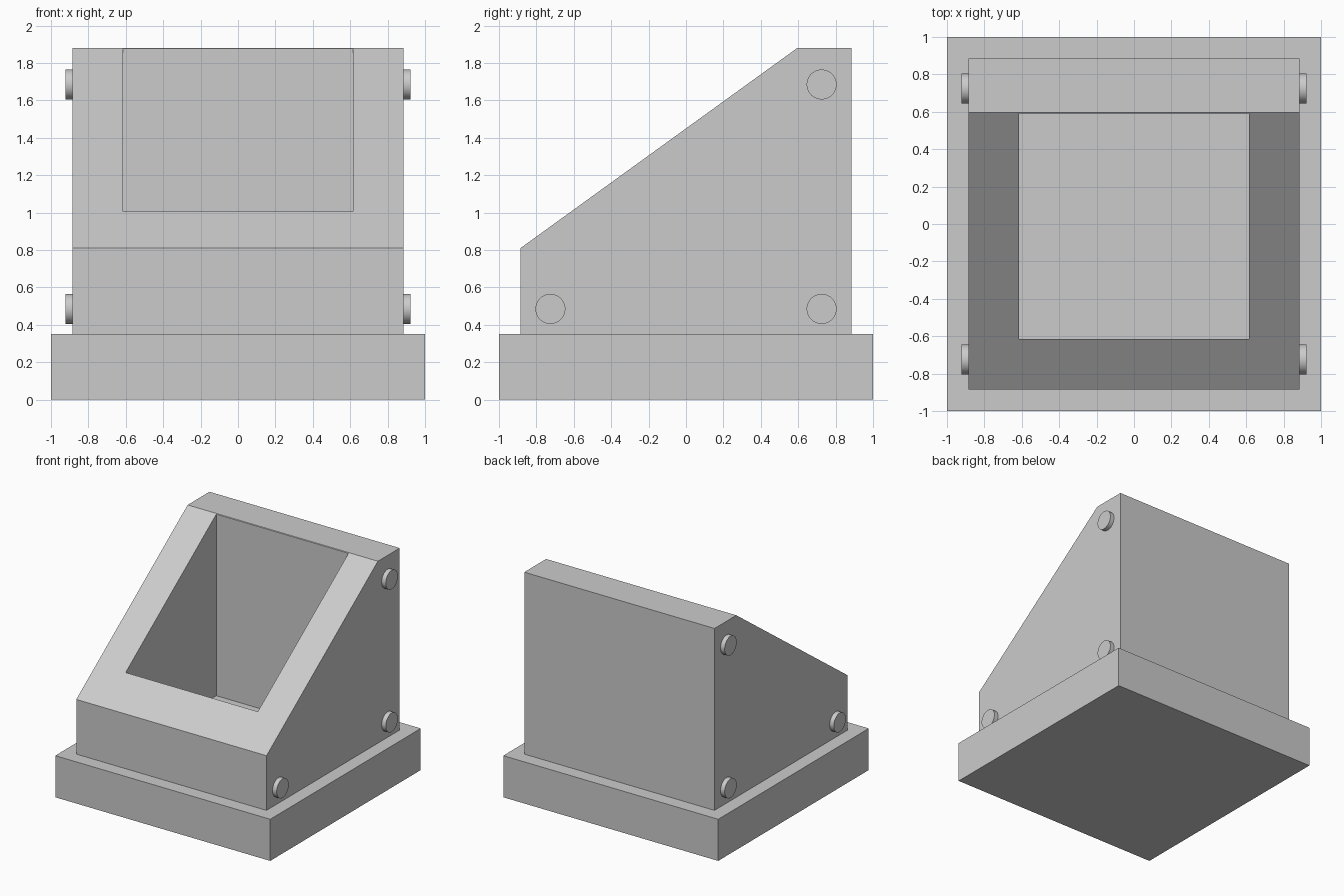
import bpy, bmesh, math
from mathutils import Matrix

cube = bpy.data.objects.get("Cube")
if cube:
    bpy.data.objects.remove(cube, do_unlink=True)

grey = bpy.data.materials.new("light grey")
grey.use_nodes = True
grey.diffuse_color = (0.6, 0.6, 0.6, 1)
grey.node_tree.nodes["Principled BSDF"].inputs["Base Color"].default_value = (0.6, 0.6, 0.6, 1)


def finish(name, bm):
    bmesh.ops.recalc_face_normals(bm, faces=bm.faces)
    mesh = bpy.data.meshes.new(name)
    bm.to_mesh(mesh)
    bm.free()
    mesh.materials.append(grey)
    obj = bpy.data.objects.new(name, mesh)
    bpy.context.collection.objects.link(obj)
    return obj


def box(name, low, high):
    bm = bmesh.new()
    bmesh.ops.create_cube(bm, size=1)
    for v in bm.verts:
        v.co = [a if c < 0 else b for c, a, b in zip(v.co, low, high)]
    return finish(name, bm)


BASE_TOP = 0.35
HALF = 0.885

# Square plinth
box("base", (-1, -1, 0), (1, 1, BASE_TOP))

# Wedge-shaped housing, extruded across x from its side profile
profile = [(-HALF, BASE_TOP), (HALF, BASE_TOP), (HALF, 1.88), (0.595, 1.88), (-HALF, 0.81)]
bm = bmesh.new()
side = bm.faces.new([bm.verts.new((-HALF, y, z)) for y, z in profile])
out = bmesh.ops.extrude_face_region(bm, geom=[side])
bmesh.ops.translate(bm, vec=(2 * HALF, 0, 0),
                    verts=[g for g in out["geom"] if isinstance(g, bmesh.types.BMVert)])
housing = finish("housing", bm)

# Deep square well, open at the slope and reaching down to the plinth
cutter = box("well_cutter", (-0.615, -0.615, 0.2), (0.615, 0.59, 2.2))
cutter.hide_render = True
cutter.hide_set(True)
cutter.display_type = 'WIRE'
cut = housing.modifiers.new("well", 'BOOLEAN')
cut.operation = 'DIFFERENCE'
cut.solver = 'EXACT'
cut.object = cutter
bpy.context.view_layer.objects.active = housing
bpy.ops.object.modifier_apply(modifier="well")
bpy.data.objects.remove(cutter, do_unlink=True)

# Round bolt heads on both sides
for label, sign in (("left", 1), ("right", -1)):
    for place, y, z in (("upper_back", 0.725, 1.685), ("lower_back", 0.725, 0.485),
                        ("lower_front", -0.725, 0.485)):
        bm = bmesh.new()
        bmesh.ops.create_cone(bm, cap_ends=True, segments=48, radius1=0.08, radius2=0.08,
                              depth=0.06, matrix=Matrix.Rotation(math.pi / 2, 4, 'Y'))
        bolt = finish(f"{label}_{place}_bolt", bm)
        bolt.location = (sign * 0.893, y, z)
        bpy.ops.object.select_all(action='DESELECT')
        bolt.select_set(True)
        bpy.context.view_layer.objects.active = bolt
        bpy.ops.object.shade_smooth_by_angle(angle=math.radians(30))
